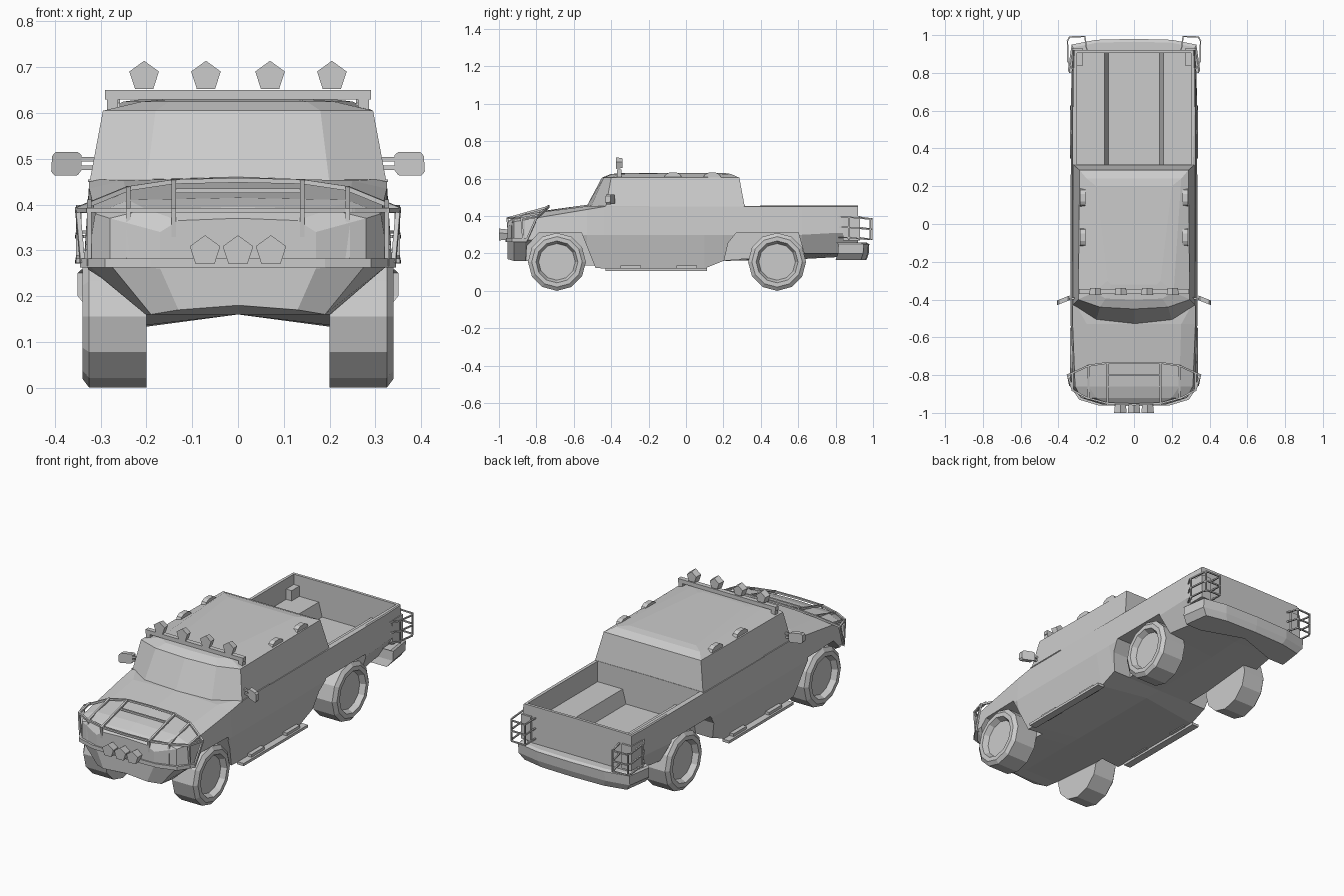
import bpy, bmesh
from math import sin, cos, pi
from mathutils import Vector, Matrix

if "Cube" in bpy.data.objects:
    bpy.data.objects.remove(bpy.data.objects["Cube"])


def finish(name, bm):
    bmesh.ops.recalc_face_normals(bm, faces=bm.faces)
    me = bpy.data.meshes.new(name)
    bm.to_mesh(me)
    bm.free()
    ob = bpy.data.objects.new(name, me)
    bpy.context.collection.objects.link(ob)
    return ob


def loft(name, rings):
    """Skin closed rings of points and cap both ends."""
    bm = bmesh.new()
    vs = [[bm.verts.new(p) for p in r] for r in rings]
    n = len(vs[0])
    for a, b in zip(vs, vs[1:]):
        for i in range(n):
            j = (i + 1) % n
            bm.faces.new((a[i], a[j], b[j], b[i]))
    bm.faces.new(vs[0])
    bm.faces.new(vs[-1])
    return finish(name, bm)


def sym(half):
    """Mirror a half outline whose first and last points lie on x = 0."""
    return half + [(-p[0],) + tuple(p[1:]) for p in half[-2:0:-1]]


def box(name, x0, x1, y0, y1, z0, z1):
    return loft(name, [[(x0, y0, z), (x1, y0, z), (x1, y1, z), (x0, y1, z)] for z in (z0, z1)])


def bars(name, paths, r=0.007):
    """Square tubes following polylines."""
    bm = bmesh.new()
    for path in paths:
        for a, b in zip(path, path[1:]):
            a, b = Vector(a), Vector(b)
            d = b - a
            m = (Matrix.Translation((a + b) / 2) @ d.to_track_quat('Z', 'Y').to_matrix().to_4x4()
                 @ Matrix.Rotation(pi / 4, 4, 'Z'))
            bmesh.ops.create_cone(bm, cap_ends=True, segments=4, radius1=r, radius2=r,
                                  depth=d.length + r, matrix=m)
    return finish(name, bm)


def cut(ob, cutter):
    mod = ob.modifiers.new("cut", 'BOOLEAN')
    mod.operation, mod.solver, mod.object = 'DIFFERENCE', 'EXACT', cutter
    bpy.context.view_layer.objects.active = ob
    bpy.ops.object.modifier_apply(modifier=mod.name)
    bpy.data.objects.remove(cutter)


def flip(p, s):
    return (p[0] * s, p[1], p[2])


# Lower body: y, floor z, then (x, z) of sill, waist, shoulder and deck edge, deck centre z
stations = [
    (-.955, .18, .13, .17, .17, .26, .17, .34, .13, .365, .37),
    (-.92, .16, .19, .16, .28, .27, .28, .37, .20, .39, .395),
    (-.86, .16, .20, .16, .33, .27, .312, .38, .24, .41, .415),
    (-.53, .16, .30, .125, .335, .30, .325, .435, .25, .452, .46),
    (-.44, .16, .30, .12, .335, .30, .325, .45, .30, .455, .46),
    (.10, .16, .30, .12, .335, .30, .325, .45, .31, .455, .457),
    (.20, .16, .30, .16, .335, .30, .325, .45, .31, .455, .457),
    (.62, .17, .29, .20, .335, .30, .325, .45, .32, .455, .457),
    (.80, .18, .26, .20, .33, .31, .325, .45, .32, .455, .457),
    (.92, .18, .26, .20, .325, .31, .32, .45, .315, .455, .457)]
body = loft("body", [sym([(0, y, f), (a, y, b), (c, y, d), (e, y, g), (h, y, i), (0, y, t)])
                     for y, f, a, b, c, d, e, g, h, i, t in stations])

# Wheel arches
arches = ([(-.475, .1), (-.56, .312), (-.785, .312), (-.85, .24), (-.86, .1)],
          [(.19, .1), (.225, .255), (.27, .312), (.60, .312), (.66, .1)])
for s in (1, -1):
    for arch in arches:
        cut(body, loft("arch_cutter", [[(s * x, y, z) for y, z in arch] for x in (.2, .5)]))

# Cargo bed with stepped sides
bed = [(.303, .6), (.303, .345), (.155, .345), (.135, .27)]
bed += [(-x, z) for x, z in reversed(bed)]
cut(body, loft("bed_cutter", [[(x, y, z) for x, z in bed] for y in (.315, .905)]))

# Cab from belt line to roof
cab = [(.445, [(0, -.535), (.2, -.51), (.325, -.43), (.322, .315), (0, .315)]),
       (.605, [(0, -.45), (.18, -.44), (.295, -.40), (.288, .285), (0, .285)]),
       (.625, [(0, -.40), (.15, -.395), (.21, -.36), (.25, .24), (0, .24)]),
       (.631, [(0, -.32), (.12, -.32), (.14, -.30), (.2, .2), (0, .2)])]
loft("cab", [sym([(x, y, z) for x, y in ring]) for z, ring in cab])

# Wheels: twelve-sided tyre with dished rim
tyre = [(.20, .11), (.20, .155), (.325, .155), (.34, .135), (.34, .112), (.312, .098), (.312, .03)]
for side, s in (("right", 1), ("left", -1)):
    for end, y0 in (("front", -.69), ("rear", .487)):
        loft(f"{end}_{side}_wheel",
             [[(s * x, y0 + r * sin(k * pi / 6), .155 - r * cos(k * pi / 6)) for k in range(12)]
              for x, r in tyre])

# Rear bumper
plan = [(0, .965), (.2, .96), (.33, .935), (.35, .80), (.25, .80), (0, .88)]
loft("rear_bumper", [sym([(x * k, y + dy, z) for x, y in plan])
                     for z, k, dy in ((.165, .92, 0), (.2, 1, .012), (.25, 1, .015), (.258, .98, 0))])

# Front bumper strip
strip = [(0, -.965), (.19, -.96), (.29, -.93), (.345, -.85), (.32, -.85), (.27, -.91), (0, -.94)]
loft("front_bumper", [sym([(x, y, z) for x, y in strip]) for z in (.262, .282)])


# Five-sided spot lights
def lamp(name, x, z, r, y0, y1):
    loft(name, [[(x + k * r * sin(i * 2 * pi / 5), y, z + k * r * cos(i * 2 * pi / 5))
                 for i in range(5)] for y, k in ((y0, 1), (y1, .85))])


for i, x in enumerate((-.205, -.07, .07, .205)):
    lamp(f"roof_lamp_{i + 1}", x, .68, .034, -.375, -.34)
for i, x in enumerate((-.072, 0, .072)):
    lamp(f"fog_lamp_{i + 1}", x, .298, .035, -1.0, -.95)
box("roof_light_bar", -.29, .29, -.37, -.345, .629, .65)

# Front guard: rails, uprights and hood bars
half_rail = [(0, -.955), (.14, -.95), (.25, -.92), (.325, -.88), (.35, -.80)]
rail = [(x, y, .388) for x, y in half_rail]
top = [(0, -.735, .453), (.14, -.735, .45), (.24, -.75, .435), (.35, -.80, .39)]
paths = [[(-.14, -.86, .405), (.14, -.86, .405)], [(-.14, -.80, .43), (.14, -.80, .43)]]
for s in (1, -1):
    for p in (rail, top,
              [(.14, -.945, .27), (.14, -.955, .388), (.14, -.735, .45)],
              [(.24, -.93, .27), (.24, -.925, .388), (.24, -.75, .435)],
              [(.325, -.87, .27), (.325, -.88, .388)],
              [(.34, -.85, .275), (.35, -.80, .388)],
              [(.325, -.88, .388), (.325, -.79, .405)]):
        paths.append([flip(q, s) for q in p])
bars("front_guard", paths, .007)

for side, s in (("right", 1), ("left", -1)):
    # Tail lamp cage around each rear corner
    cage = [[(.325, .82, z), (.35, .86, z), (.352, .97, z - .01), (.34, .99, z - .01),
             (.26, .993, z - .01), (.25, .92, z)] for z in (.285, .34, .395)]
    cage += [[(x, y, .275), (x, y, .388)] for x, y in ((.35, .87), (.345, .985), (.26, .993))]
    bars(f"{side}_tail_lamp_cage", [[flip(q, s) for q in p] for p in cage], .005)
    # Tail lamp
    box(f"{side}_tail_lamp", *sorted((s * .27, s * .328)), .84, .93, .27, .40)
    # Door mirror on two arms
    outline = [(.342, .475), (.35, .464), (.40, .463), (.408, .472), (.406, .506), (.398, .515),
               (.35, .515), (.342, .508)]
    loft(f"{side}_mirror", [[(s * x, y + (.37 - x) * .4, z) for x, z in outline]
                            for y in (-.415, -.39)])
    bars(f"{side}_mirror_arms", [[(s * .30, -.39, z), (s * .35, -.40, z)] for z in (.48, .499)], .007)
    # Light bar foot
    box(f"{side}_light_bar_foot", *sorted((s * .262, s * .286)), -.37, -.345, .595, .632)
    # Running board and brackets
    box(f"{side}_running_board", *sorted((s * .295, s * .335)), -.43, .113, .107, .121)
    for i, y in enumerate((-.35, -.05)):
        box(f"{side}_board_bracket_{i + 1}", *sorted((s * .28, s * .325)), y, y + .11, .118, .136)
    # Raised roof-edge pods
    for i, y in enumerate((-.12, .09)):
        pod = [(y, .60), (y + .01, .622), (y + .03, .632), (y + .07, .632), (y + .09, .622), (y + .1, .60)]
        loft(f"{side}_roof_pod_{i + 1}", [[(s * x, a, b) for a, b in pod] for x in (.258, .285)])
    # Belt line trim
    bars(f"{side}_belt_trim", [[(s * .325, -.43, .452), (s * .325, -.2, .452)]], .004)
